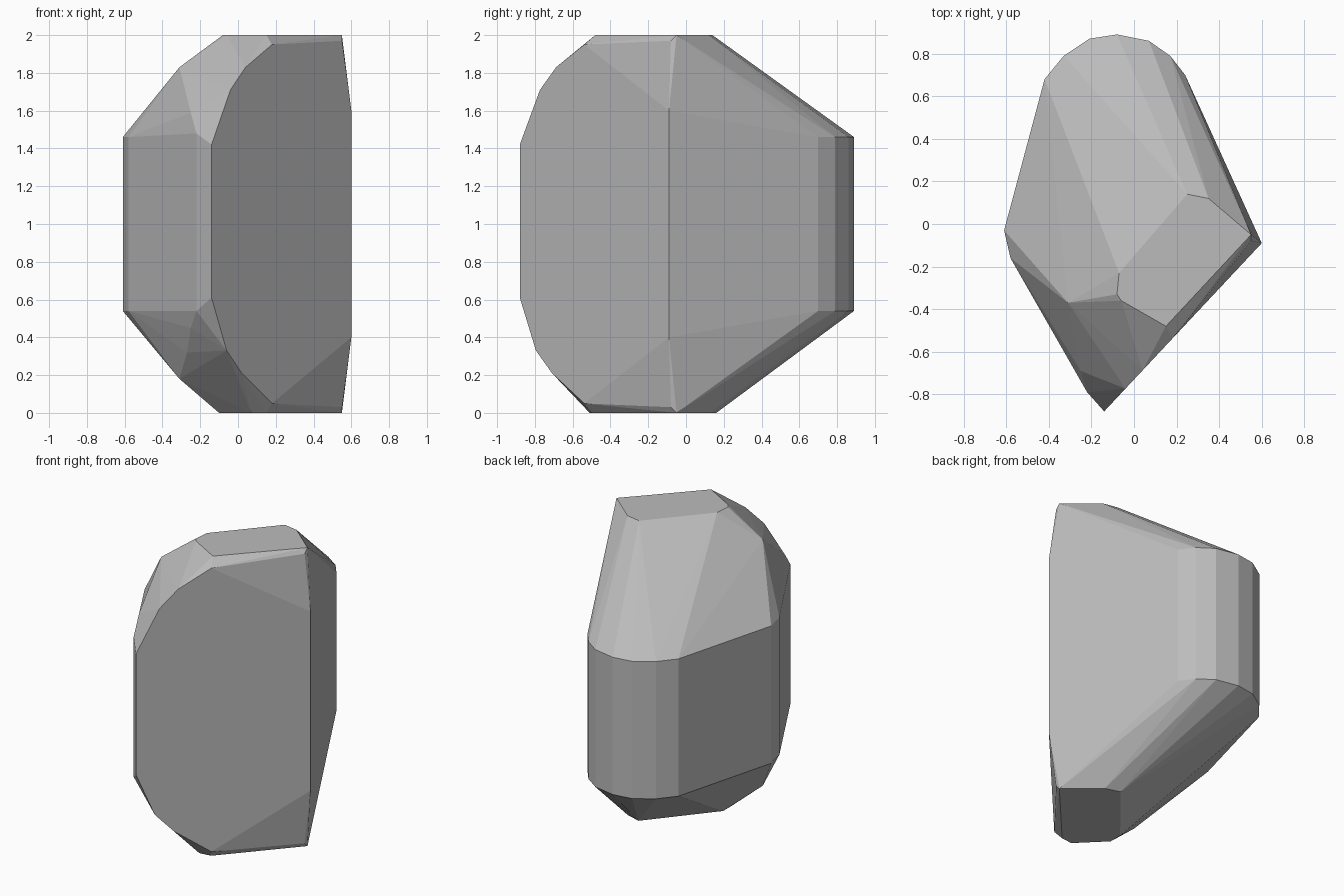
import bpy, bmesh
from mathutils import Vector

cube = bpy.data.objects.get("Cube")
if cube:
    bpy.data.objects.remove(cube, do_unlink=True)

# Single stone colour
stone = bpy.data.materials.new("grey_stone")
stone.use_nodes = True
colour = (0.5, 0.5, 0.5, 1)
stone.diffuse_color = colour
stone.node_tree.nodes["Principled BSDF"].inputs["Base Color"].default_value = colour

# Upright band: outline extruded between two heights
band = [(-.61, -.03), (-.42, .68), (-.33, .79), (-.21, .87), (-.08, .89),
        (.07, .86), (.17, .79), (.24, .70), (-.58, -.16)]

# Large cleaved front face: outline in x, z on one slanted vertical plane
cleave_top = [(-.14, 1.42), (-.04, 1.71), (.04, 1.83), (.18, 1.95), (.60, 1.6)]
cleave_bottom = [(-.14, .61), (-.06, .33), (.02, .21), (.18, .05), (.60, .4)]

# Flat caps
top_cap = [(-.07, -.23), (.25, .14), (.35, .12), (.55, -.05), (.15, -.48), (-.08, -.33), (-.06, -.36)]
bottom_cap = [(-.10, -.25), (.24, .16), (.34, .13), (.55, -.05), (.15, -.50), (-.10, -.34), (.07, -.51)]

# Chipped corners on the front left, top and bottom
chips = [(-.31, -.37, 1.83), (-.27, -.55, 1.69), (-.25, -.69, 1.59), (-.22, -.79, 1.48), (.55, -.08, 1.97),
         (-.31, -.37, .18), (-.27, -.56, .32), (-.25, -.69, .45), (-.22, -.79, .54), (.55, -.08, .03)]


def on_cleave(x, z):
    return (x, -.88 + (x + .14) * (.79 / .74), z)


points = [(x, y, z) for x, y in band for z in (.54, 1.46)]
points += [on_cleave(x, z) for x, z in cleave_top + cleave_bottom]
points += [(x, y, 2) for x, y in top_cap] + [(x, y, 0) for x, y in bottom_cap]
points += chips

# Wrap the points in a faceted shell
bm = bmesh.new()
for p in points:
    bm.verts.new(Vector(p))
hull = bmesh.ops.convex_hull(bm, input=bm.verts[:])
spare = {v for v in hull["geom_interior"] + hull["geom_unused"] if isinstance(v, bmesh.types.BMVert)}
bmesh.ops.delete(bm, geom=list(spare), context='VERTS')
bmesh.ops.dissolve_limit(bm, angle_limit=.01, verts=bm.verts[:], edges=bm.edges[:])
bmesh.ops.recalc_face_normals(bm, faces=bm.faces[:])
mesh = bpy.data.meshes.new("rock")
bm.to_mesh(mesh)
bm.free()
mesh.materials.append(stone)
rock = bpy.data.objects.new("rock", mesh)
bpy.context.collection.objects.link(rock)
